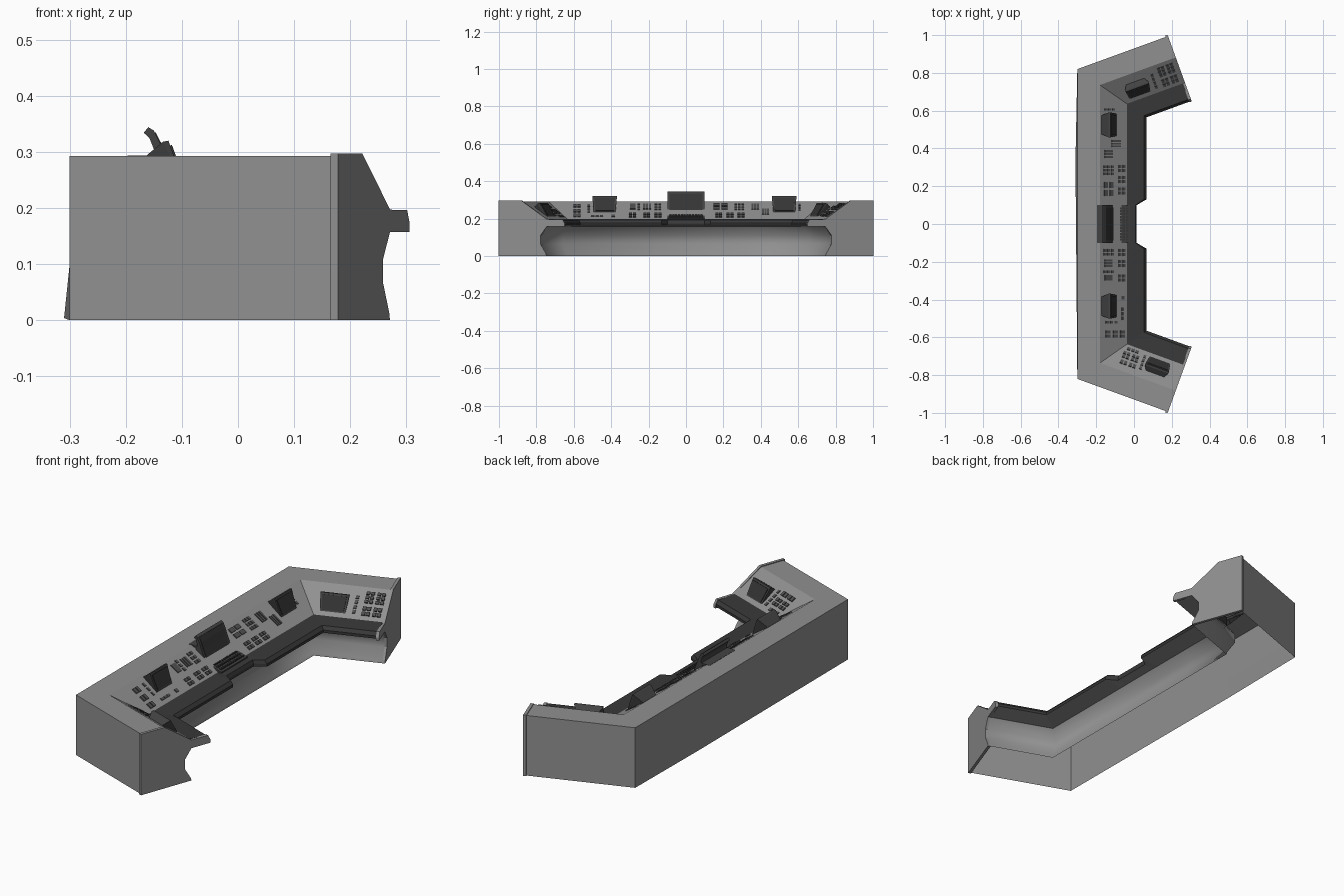
import bpy, bmesh, math
from mathutils import Matrix, Vector

if "Cube" in bpy.data.objects:
    bpy.data.objects.remove(bpy.data.objects["Cube"])

CA, SA = math.cos(math.radians(20)), math.sin(math.radians(20))
MITER = math.tan(math.radians(35))
WING = 0.51                      # outer length of each angled wing
SLOPE = Vector((0.147, -0.097)).normalized()   # control slope in (depth, height)


def material(name, v):
    m = bpy.data.materials.new(name)
    m.diffuse_color = (v, v, v, 1)
    m.use_nodes = True
    m.node_tree.nodes["Principled BSDF"].inputs["Base Color"].default_value = m.diffuse_color
    return m


GREY = material("body grey", 0.28)
DARK = material("worktop charcoal", 0.04)
FRAME = material("frame dark grey", 0.055)
SCREEN = material("screen black", 0.035)
KEY = material("button grey", 0.08)


def finish(bm, name, *mats):
    bmesh.ops.recalc_face_normals(bm, faces=bm.faces)
    me = bpy.data.meshes.new(name)
    bm.to_mesh(me)
    bm.free()
    for m in mats:
        me.materials.append(m)
    ob = bpy.data.objects.new(name, me)
    bpy.context.collection.objects.link(ob)
    return ob


def loft(bm, rings, caps=True, skip=(), smooth=(), second=()):
    """Skin closed rings; profile edges can be left open, smoothed or given the second material."""
    rows = [[bm.verts.new(p) for p in r] for r in rings]
    n = len(rows[0])
    for a, b in zip(rows, rows[1:]):
        for i in range(n):
            if i in skip:
                continue
            f = bm.faces.new((a[i], a[(i + 1) % n], b[(i + 1) % n], b[i]))
            f.smooth = i in smooth
            f.material_index = int(i in second)
    if caps:
        bm.faces.new(rows[0])
        bm.faces.new(rows[-1][::-1])


def plan(seg, u, d):
    """Plan position: seg 0 = long side (u is y), seg +1/-1 = wings (u from outer corner)."""
    if seg == 0:
        return Vector((-0.3 + d, u))
    return Vector((-0.3 + u * CA + d * SA, seg * (0.82 + u * SA - d * CA)))


def ring(seg, u, prof):
    return [(*plan(seg, u, d), z) for d, z in prof]


def corner(s, prof):
    return [(-0.3 + d, s * (0.82 - MITER * d), z) for d, z in prof]


def slope_z(d):
    return 0.293 - (d - 0.12) * 0.66


# --- cabinet body swept round the U-shaped plan, open underneath, back bulging slightly at the foot
body = [(0, 0), (0, 0.1), (0, 0.293), (0.12, 0.293), (0.267, 0.196), (0.267, 0.158),
        (0.232, 0.11), (0.232, 0.065), (0.262, 0.012), (0.265, 0)]
bulge = [(-0.01, 0.004)] + body[1:]
bm = bmesh.new()
loft(bm, [ring(-1, WING - 0.01, body), corner(-1, body), ring(0, 0.33, bulge), corner(1, body),
          ring(1, WING - 0.01, body)], caps=False, skip=(9,), smooth=(5, 6, 7, 8))
finish(bm, "cabinet_body", GREY)

# --- dark worktop lip, notched in the middle, with a grey underside
lip = [(0.262, 0.199), (0.352, 0.194), (0.365, 0.178), (0.365, 0.165), (0.262, 0.157)]
notch = [(0.308 + (d - 0.352) * 0.5 if d > 0.3 else d, z) for d, z in lip]
bm = bmesh.new()
loft(bm, [ring(-1, WING - 0.01, lip), corner(-1, lip), ring(0, -0.13, lip), ring(0, -0.1, notch),
          ring(0, 0.1, notch), ring(0, 0.13, lip), corner(1, lip), ring(1, WING - 0.01, lip)], second=(3,))
finish(bm, "worktop_lip", DARK, GREY)

# --- end panels
panel = [(-0.007, 0), (-0.007, 0.297), (0.121, 0.297), (0.266, 0.197), (0.355, 0.196),
         (0.368, 0.172), (0.368, 0.157), (0.265, 0.157), (0.23, 0.11), (0.23, 0.065), (0.262, 0.012), (0.265, 0)]
for s, n in ((1, "left"), (-1, "right")):
    bm = bmesh.new()
    loft(bm, [ring(s, WING - 0.013, panel), ring(s, WING + 0.001, panel)])
    finish(bm, n + "_end_panel", GREY)


# --- items lying on the control slope
def slope_matrix(seg, u, d):
    ax = plan(seg, 1, 0) - plan(seg, 0, 0)
    inn = plan(seg, 0, 1) - plan(seg, 0, 0)
    X = Vector((*ax, 0))
    Y = Vector((*(inn * SLOPE.x), SLOPE.y))
    Z = X.cross(Y)
    if Z.z < 0:
        Z = -Z
    m = Matrix((X, Y, Z)).transposed().to_4x4()
    m.translation = (*plan(seg, u, d), slope_z(d))
    return m


def slab(bm, seg, u, d, w, h, t):
    bmesh.ops.create_cube(bm, size=1, matrix=slope_matrix(seg, u, d) @ Matrix.Diagonal((w, h, t * 2, 1)))


def grid(bm, seg, u, d, nu, nd, w, h, t=0.004):
    """Block of nu x nd keys filling w x h."""
    for i in range(nu):
        for j in range(nd):
            slab(bm, seg, u + ((i + 0.5) / nu - 0.5) * w, d + ((j + 0.5) / nd - 0.5) * h,
                 w / nu * 0.76, h / nd * 0.8, t)


def monitor(name, seg, u, shift, drop=0.0):
    """Wedge-shaped monitor with a narrower back and a thin dark screen plate."""
    dz = -shift * 0.66
    bot, top = (0.208 + shift, 0.233 + dz), (0.176 + shift - drop, 0.32 + dz - drop)
    bm = bmesh.new()
    pts = [(0.058, *bot), (0.066, *top), (0.066, top[0] - 0.01, top[1] - 0.002),
           (0.05, 0.128 + shift, 0.286 + dz), (0.05, 0.19 + shift, 0.22 + dz)]
    for h, d, z in pts:
        for k in (-1, 1):
            bm.verts.new((*plan(seg, u + k * h, d), z))
    bmesh.ops.convex_hull(bm, input=bm.verts)
    finish(bm, name + "_housing", FRAME)
    bm = bmesh.new()
    rings = []
    for off in (-0.002, 0.003):
        r = []
        for f, k in ((0.1, -1), (0.1, 1), (0.9, 1), (0.9, -1)):
            d = bot[0] + (top[0] - bot[0]) * f + off
            z = bot[1] + (top[1] - bot[1]) * f + off * 0.4
            r.append((*plan(seg, u + k * (0.049 + 0.008 * f), d), z))
        rings.append(r)
    loft(bm, rings)
    finish(bm, name + "_screen", SCREEN)


monitor("left_monitor", 0, 0.525, 0)
monitor("right_monitor", 0, -0.435, 0)
monitor("left_wing_monitor", 1, 0.265, 0.037, 0.012)
monitor("right_wing_monitor", -1, 0.377, 0.037, 0.012)

# --- button groups on the long side
bm = bmesh.new()
for y in (0.295, 0.235, 0.175, -0.15, -0.21, -0.285):
    grid(bm, 0, y, 0.235, 2, 2, 0.042, 0.04, 0.006)
for d in (0.16, 0.2, 0.238):
    grid(bm, 0, -0.582, d, 2, 1, 0.042, 0.034, 0.006)
grid(bm, 0, 0.285, 0.165, 3, 3, 0.055, 0.06)
grid(bm, 0, 0.185, 0.165, 2, 2, 0.085, 0.055, 0.005)
grid(bm, 0, 0.425, 0.205, 3, 1, 0.04, 0.07)
grid(bm, 0, 0.37, 0.165, 3, 1, 0.045, 0.065)
grid(bm, 0, -0.15, 0.165, 2, 3, 0.04, 0.06)
grid(bm, 0, -0.208, 0.165, 3, 1, 0.045, 0.06)
grid(bm, 0, -0.252, 0.165, 1, 3, 0.018, 0.06)
grid(bm, 0, -0.285, 0.165, 1, 1, 0.04, 0.06)
grid(bm, 0, -0.39, 0.24, 1, 1, 0.025, 0.022)
grid(bm, 0, -0.475, 0.24, 3, 1, 0.07, 0.015)
grid(bm, 0, -0.52, 0.18, 1, 3, 0.015, 0.07)
grid(bm, 0, 0.607, 0.17, 1, 3, 0.015, 0.06)
finish(bm, "main_buttons", KEY)

# --- button groups on the wings
bm = bmesh.new()
for u in (0.415, 0.465):
    grid(bm, 1, u, 0.165, 2, 3, 0.042, 0.055, 0.006)
    grid(bm, 1, u, 0.225, 2, 2, 0.042, 0.045, 0.006)
grid(bm, 1, 0.36, 0.2, 1, 4, 0.018, 0.085)
for u in (0.2, 0.25):
    grid(bm, -1, u, 0.205, 2, 2, 0.042, 0.04, 0.006)
    grid(bm, -1, u, 0.165, 2, 1, 0.042, 0.028, 0.006)
grid(bm, -1, 0.225, 0.242, 3, 1, 0.07, 0.02)
grid(bm, -1, 0.295, 0.2, 1, 4, 0.018, 0.085)
finish(bm, "wing_buttons", KEY)

# --- central workstation: curved monitor flowing into a keyboard deck
side = [(-0.168, 0.334), (-0.16, 0.344), (-0.15, 0.338), (-0.139, 0.316), (-0.127, 0.285), (-0.104, 0.23),
        (-0.02, 0.203), (-0.02, 0.19), (-0.12, 0.2), (-0.165, 0.27), (-0.152, 0.294), (-0.15, 0.305), (-0.158, 0.325)]
bm = bmesh.new()
loft(bm, [[(x, y, z) for x, z in side] for y in (-0.1, 0.1)])
finish(bm, "centre_console", FRAME)
face = [(-0.15, 0.334), (-0.139, 0.313), (-0.127, 0.282), (-0.107, 0.234)]
strip = [(x + 0.003, z + 0.001) for x, z in face] + [(x - 0.003, z) for x, z in face[::-1]]
bm = bmesh.new()
loft(bm, [[(x, y, z) for x, z in strip] for y in (-0.088, 0.088)])
finish(bm, "centre_screen", SCREEN)
bm = bmesh.new()
bmesh.ops.create_cube(bm, size=1, matrix=Matrix.Translation((-0.175, 0, 0.29)) @ Matrix.Diagonal((0.044, 0.2, 0.008, 1)))
finish(bm, "centre_back_plate", FRAME)
bm = bmesh.new()
for i in range(12):
    for j in range(4):
        x = -0.09 + j * 0.018
        z = 0.229 - (x + 0.104) * 0.32
        bmesh.ops.create_cube(bm, size=1, matrix=Matrix.Translation((x, -0.0825 + i * 0.015, z))
                              @ Matrix.Diagonal((0.013, 0.011, 0.008, 1)))
finish(bm, "keyboard_keys", SCREEN)
